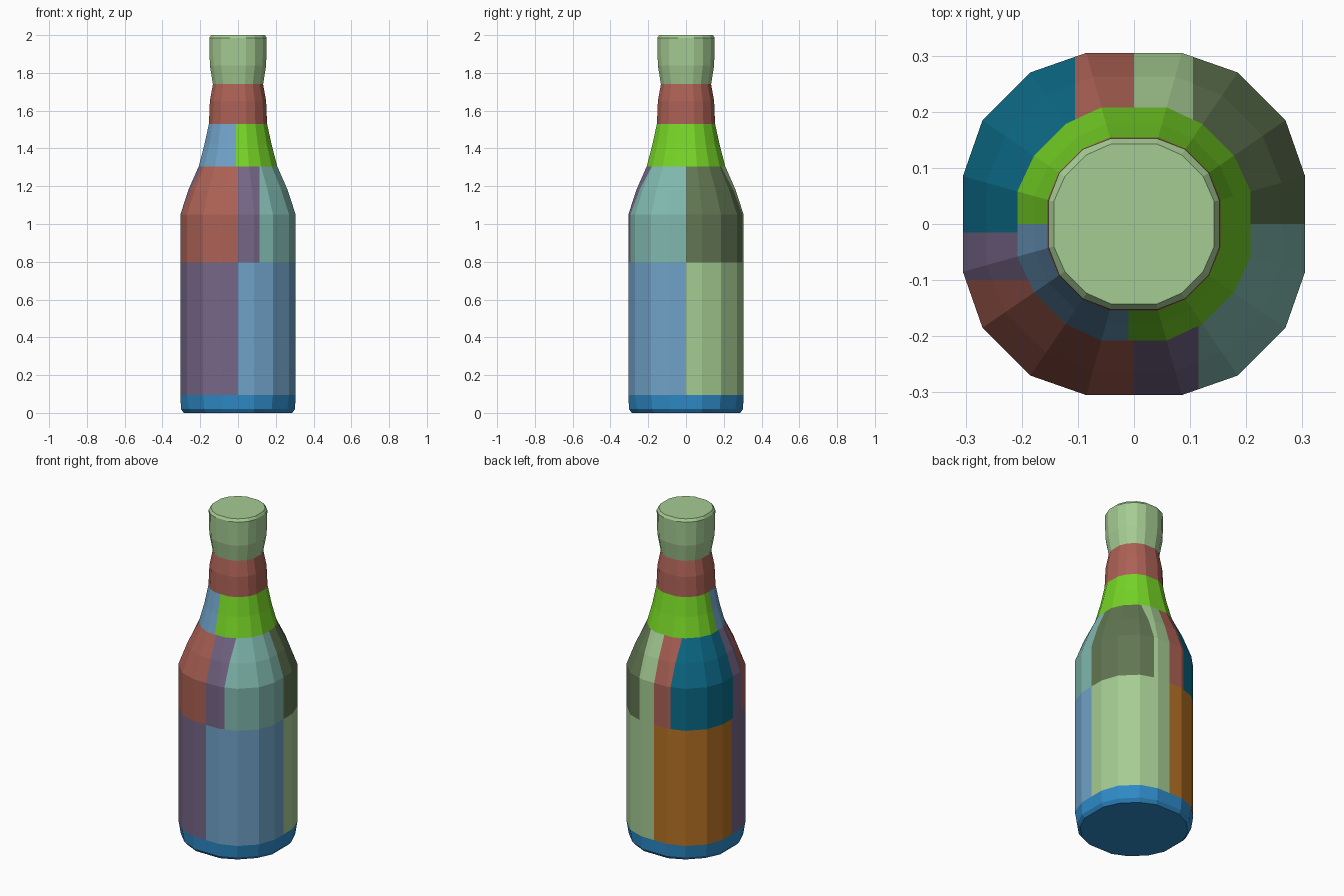
import bpy
import bmesh
import math

cube = bpy.data.objects.get("Cube")
if cube:
    bpy.data.objects.remove(cube, do_unlink=True)

COLOURS = {
    "pale_green": (165, 204, 147), "brick_red": (172, 97, 85),
    "lime": (118, 212, 38), "strong_blue": (46, 138, 200),
    "steel_blue": (112, 162, 200), "purple": (118, 102, 135),
    "pale_teal": (128, 185, 175), "moss": (97, 118, 82),
    "orange": (182, 114, 36), "deep_teal": (12, 107, 136),
}


def linear(c):
    c /= 255
    return c / 12.92 if c < 0.04 else ((c + 0.055) / 1.055) ** 2.4


def make_material(name, rgb):
    mat = bpy.data.materials.new(name)
    mat.use_nodes = True
    col = [linear(c) for c in rgb] + [1]
    mat.diffuse_color = col
    bsdf = next(n for n in mat.node_tree.nodes if n.type == "BSDF_PRINCIPLED")
    bsdf.inputs["Base Color"].default_value = col
    bsdf.inputs["Roughness"].default_value = 0.8
    return mat


MATS = {n: make_material(n, c) for n, c in COLOURS.items()}


def ring(bm, z, width, roundness):
    """Sixteen-sided rounded square; roundness 1 puts every corner on a circle."""
    corner = 1.073 + (1.038 - 1.073) * roundness
    verts = []
    for quarter in range(4):
        for deg, r in ((15.6, 1.038), (34.4, corner), (55.6, corner), (74.4, 1.038)):
            a = math.radians(deg + 90 * quarter)
            verts.append(bm.verts.new((width * r * math.cos(a), width * r * math.sin(a), z)))
    return verts


def band(name, profile, colour, cuts=(), bottom=False, top=False):
    """Lofted band; cuts are (axis, position), colour is a name or a rule on x, y."""
    bm = bmesh.new()
    rings = [ring(bm, *p) for p in profile]
    for lo, hi in zip(rings, rings[1:]):
        for i in range(16):
            j = (i + 1) % 16
            bm.faces.new((lo[i], lo[j], hi[j], hi[i]))
    if bottom:
        bm.faces.new(rings[0][::-1])
    if top:
        bm.faces.new(rings[-1])
    for axis, pos in cuts:
        normal = (1, 0, 0) if axis == "x" else (0, 1, 0)
        bmesh.ops.bisect_plane(bm, geom=bm.verts[:] + bm.edges[:] + bm.faces[:],
                               plane_co=[pos * n for n in normal], plane_no=normal)
    mesh = bpy.data.meshes.new(name)
    names = []
    for f in bm.faces:
        c = f.calc_center_median()
        pick = colour if isinstance(colour, str) else colour(c.x, c.y)
        if pick not in names:
            names.append(pick)
            mesh.materials.append(MATS[pick])
        f.material_index = names.index(pick)
    bm.to_mesh(mesh)
    bm.free()
    obj = bpy.data.objects.new(name, mesh)
    bpy.context.collection.objects.link(obj)


# Colour rules by quadrant
def lower_rule(x, y):
    if y < 0:
        return "steel_blue" if x > 0 else "purple"
    return "pale_green" if x > 0 else "orange"


def upper_rule(x, y):
    if x > 0:
        if y > 0:
            return "pale_green" if x < 0.105 else "moss"
        return "purple" if x < 0.115 else "pale_teal"
    if y > -0.015:
        return "brick_red" if x > -0.105 else "deep_teal"
    return "purple" if y > -0.1 else "brick_red"


def shoulder_rule(x, y):
    return "steel_blue" if x < -0.01 and y < 0 else "lime"


# Foot of the bottle
band("base", [(0, .287, 1), (.02, .302, .8), (.095, .305, 0)],
     "strong_blue", bottom=True)

# Straight body in four quarters
band("lower_body", [(.095, .305, 0), (.795, .305, 0)],
     lower_rule, [("x", 0), ("y", 0)])

# Tapering body with panels
band("upper_body", [(.795, .305, 0), (1.05, .305, 0), (1.18, .263, .5), (1.305, .208, 1)],
     upper_rule, [("x", -.105), ("x", 0), ("x", .105), ("x", .115),
                  ("y", -.1), ("y", -.015), ("y", 0)])

# Shoulder
band("shoulder", [(1.305, .208, 1), (1.42, .178, 1), (1.53, .154, .5)],
     shoulder_rule, [("x", -.01), ("y", 0)])

# Neck
band("neck", [(1.53, .154, .5), (1.65, .149, .5), (1.74, .133, .7)], "brick_red")

# Flared top with closed lid
band("cap", [(1.74, .133, .7), (1.84, .149, .4), (1.985, .152, .3), (2, .143, .8)],
     "pale_green", top=True)
